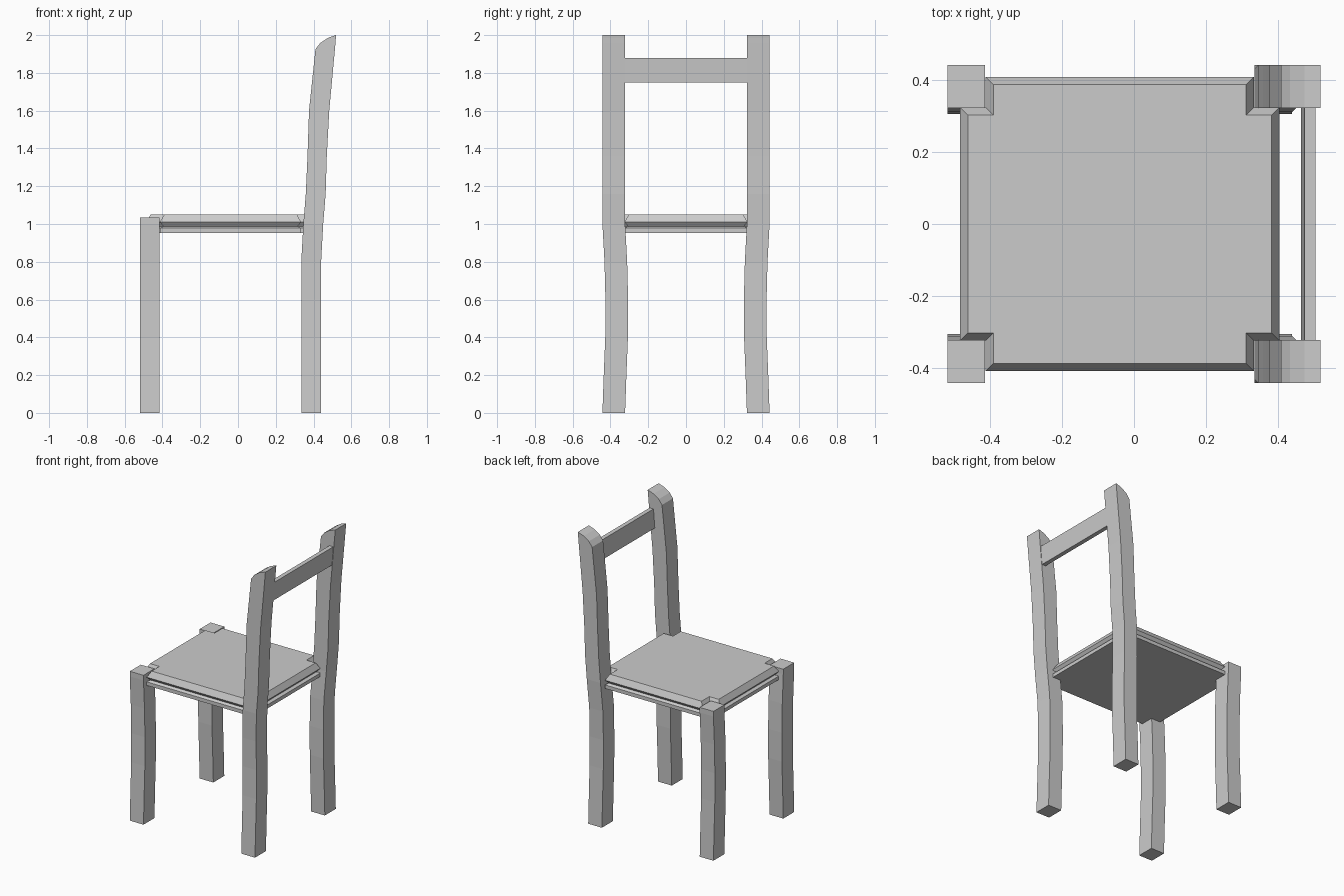
import bpy, bmesh

if "Cube" in bpy.data.objects:
    bpy.data.objects.remove(bpy.data.objects["Cube"])


def loft(name, rings, mirror_y=False):
    """Skin a stack of equal-length point rings and cap both ends."""
    bm = bmesh.new()
    loops = [[bm.verts.new(p) for p in ring] for ring in rings]
    n = len(loops[0])
    for a, b in zip(loops, loops[1:]):
        for i in range(n):
            j = (i + 1) % n
            bm.faces.new((a[i], a[j], b[j], b[i]))
    bm.faces.new(loops[0][::-1])
    bm.faces.new(loops[-1])
    bmesh.ops.recalc_face_normals(bm, faces=bm.faces)
    mesh = bpy.data.meshes.new(name)
    bm.to_mesh(mesh)
    bm.free()
    obj = bpy.data.objects.new(name, mesh)
    bpy.context.collection.objects.link(obj)
    if mirror_y:
        mod = obj.modifiers.new("mirror", 'MIRROR')
        mod.use_axis = (False, True, False)
        mod.use_mirror_merge = False
    return obj


def box_ring(x0, x1, y0, y1, z):
    return [(x0, y0, z), (x1, y0, z), (x1, y1, z), (x0, y1, z)]


# Inward sway of the legs: height, offset toward the centre
SWAY = [(0, 0), (0.2, 0.007), (0.4, 0.015), (0.6, 0.016), (0.8, 0.011), (1.0, 0)]
Y_IN, Y_OUT = 0.3225, 0.4425

# Front legs (pair)
rings = [box_ring(-0.52, -0.415, Y_IN - s, Y_OUT - s, z) for z, s in SWAY]
rings.append(box_ring(-0.52, -0.415, Y_IN, Y_OUT, 1.035))
loft("front_legs", rings, mirror_y=True)

# Back legs (pair), leaning back into posts with rounded tops
rings = [box_ring(0.335, 0.44, Y_IN - s, Y_OUT - s, z) for z, s in SWAY[:-1]]
posts = [(0.346, 0.451, 1.0), (0.359, 0.464, 1.16), (0.368, 0.470, 1.36),
         (0.376, 0.483, 1.6), (0.41, 0.513, 1.925), (0.435, 0.516, 1.958),
         (0.475, 0.518, 1.985), (0.518, 0.52, 2.0)]
rings += [box_ring(x0, x1, Y_IN, Y_OUT, z) for x0, x1, z in posts]
loft("back_legs", rings, mirror_y=True)


# Seat: notched outline, bevelled top and a groove around the edge
def seat_ring(d, z):
    x0, x1, y = -0.485 + d, 0.405 - d, 0.41 - d
    n0, n1, ny = -0.413 + d, 0.334 - d, 0.325 - d
    half = [(n1, -y), (n1, -ny), (x1, -ny), (x1, ny), (n1, ny), (n1, y)]
    other = [(n0, y), (n0, ny), (x0, ny), (x0, -ny), (n0, -ny), (n0, -y)]
    return [(px, py, z) for px, py in half + other]


seat_profile = [(0, 0.953), (0, 0.978), (0.018, 0.988), (0, 1.01), (0.022, 1.05)]
loft("seat", [seat_ring(d, z) for d, z in seat_profile])

# Back rail between the posts
loft("back_rail", [box_ring(0.465, 0.495, -0.33, 0.33, 1.75),
                   box_ring(0.475, 0.505, -0.33, 0.33, 1.88)])
